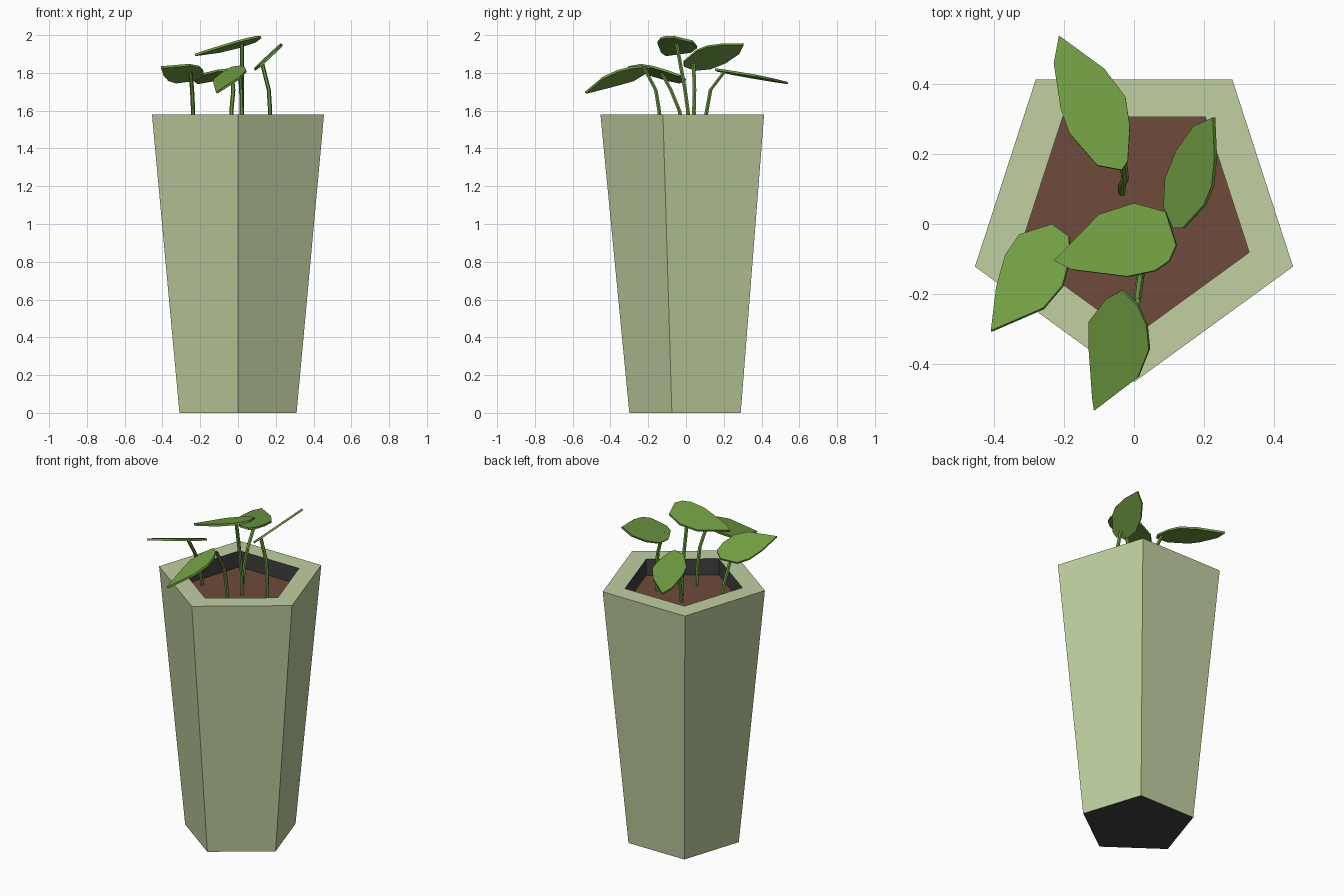
import bpy, bmesh, math
from mathutils import Vector

if "Cube" in bpy.data.objects:
    bpy.data.objects.remove(bpy.data.objects["Cube"])


def material(name, rgb):
    m = bpy.data.materials.new(name)
    m.diffuse_color = (*rgb, 1)
    m.use_nodes = True
    m.node_tree.nodes["Principled BSDF"].inputs["Base Color"].default_value = m.diffuse_color
    return m


SAGE = material("sage green", (0.53, 0.63, 0.35))
DARK = material("dark grey", (0.05, 0.05, 0.05))
SOIL = material("soil brown", (0.16, 0.068, 0.043))
LEAF = material("leaf green", (0.165, 0.345, 0.055))


def mesh_object(name, bm, mats):
    me = bpy.data.meshes.new(name)
    bm.to_mesh(me)
    bm.free()
    for m in mats:
        me.materials.append(m)
    ob = bpy.data.objects.new(name, me)
    bpy.context.collection.objects.link(ob)
    return ob


def pentagon(bm, r, z):
    ring = []
    for k in range(5):
        a = math.radians(-90 + 72 * k)
        ring.append(bm.verts.new((r * math.cos(a), 0.026 + r * math.sin(a), z)))
    return ring


# tapered five-sided pot: base, outer wall, rim, then dark inner wall
TOP, SOIL_Z = 1.58, 1.48
bm = bmesh.new()
rings = [pentagon(bm, r, z) for r, z in
         [(0.326, 0), (0.479, TOP), (0.347, TOP), (0.347, SOIL_Z - 0.01)]]
bm.faces.new(rings[0][::-1]).material_index = 1
for i in range(3):
    lo, hi = rings[i], rings[i + 1]
    for k in range(5):
        n = (k + 1) % 5
        bm.faces.new((lo[k], lo[n], hi[n], hi[k])).material_index = int(i == 2)
mesh_object("planter_pot", bm, [SAGE, DARK])

# soil
bm = bmesh.new()
bm.faces.new(pentagon(bm, 0.347, SOIL_Z))
mesh_object("soil", bm, [SOIL])


def leaf(name, outline, tip_z, slope_x, slope_y, stem):
    """Thin tilted leaf (outline starts at the tip) carried on a bent stem."""
    tx, ty = outline[0]
    normal = Vector((-slope_x, -slope_y, 1)).normalized()
    bm = bmesh.new()
    top = [Vector((x, y, tip_z + slope_x * (x - tx) + slope_y * (y - ty)))
           for x, y in outline]
    upper = [bm.verts.new(p) for p in top]
    lower = [bm.verts.new(p - normal * 0.012) for p in top]
    bm.faces.new(upper)
    bm.faces.new(lower[::-1])
    for i in range(len(top)):
        j = (i + 1) % len(top)
        bm.faces.new((upper[i], upper[j], lower[j], lower[i]))
    bmesh.ops.recalc_face_normals(bm, faces=bm.faces)
    mesh_object(name + "_leaf", bm, [LEAF])

    # six-sided stem along the bent path; last point ends just under the leaf
    ex, ey = stem[-1]
    end_z = tip_z + slope_x * (ex - tx) + slope_y * (ey - ty) - 0.008
    heights = [SOIL_Z - 0.01, 1.60, 1.71, end_z]
    bm = bmesh.new()
    prev = None
    for (x, y), z in zip(stem, heights):
        ring = [bm.verts.new((x + 0.011 * math.cos(k * math.pi / 3),
                              y + 0.011 * math.sin(k * math.pi / 3), z))
                for k in range(6)]
        if prev:
            for k in range(6):
                n = (k + 1) % 6
                bm.faces.new((prev[k], prev[n], ring[n], ring[k]))
        prev = ring
    mesh_object(name + "_stem", bm, [LEAF])


# the five leaves
leaf("back", [(-.215, .54), (-.23, .46), (-.21, .33), (-.185, .26), (-.105, .168),
              (-.035, .155), (-.018, .18), (-.012, .28), (-.025, .365), (-.085, .445)],
     1.752, 0.06, -0.16, [(-.035, .09), (-.035, .11), (-.025, .13), (-.035, .205)])
leaf("right", [(.225, .305), (.17, .28), (.12, .21), (.088, .13), (.084, .05),
               (.112, -.012), (.138, -.012), (.2, .055), (.222, .11), (.23, .19)],
     1.957, 0.88, 0.05, [(.165, .045), (.17, .042), (.163, .045), (.128, .04)])
leaf("centre", [(-.23, -.105), (-.18, -.13), (-.02, -.15), (.06, -.133), (.1, -.105),
                (.12, -.06), (.09, .035), (0, .06), (-.1, .028)],
     1.90, 0.29, -0.15, [(.02, .015), (.02, .01), (.02, -.005), (.022, -.05)])
leaf("front", [(-.115, -.535), (.01, -.44), (.042, -.36), (.035, -.29), (.01, -.235),
               (-.035, -.19), (-.08, -.215), (-.13, -.28), (-.13, -.36), (-.12, -.5)],
     1.70, 0.42, 0.287, [(.02, -.13), (.02, -.142), (.017, -.16), (.008, -.225)])
leaf("left", [(-.41, -.305), (-.26, -.24), (-.205, -.175), (-.185, -.1), (-.187, -.035),
              (-.235, 0), (-.33, -.03), (-.37, -.09), (-.395, -.18)],
     1.835, 0.24, -0.36, [(-.237, -.01), (-.238, -.035), (-.243, -.08), (-.252, -.13)])
